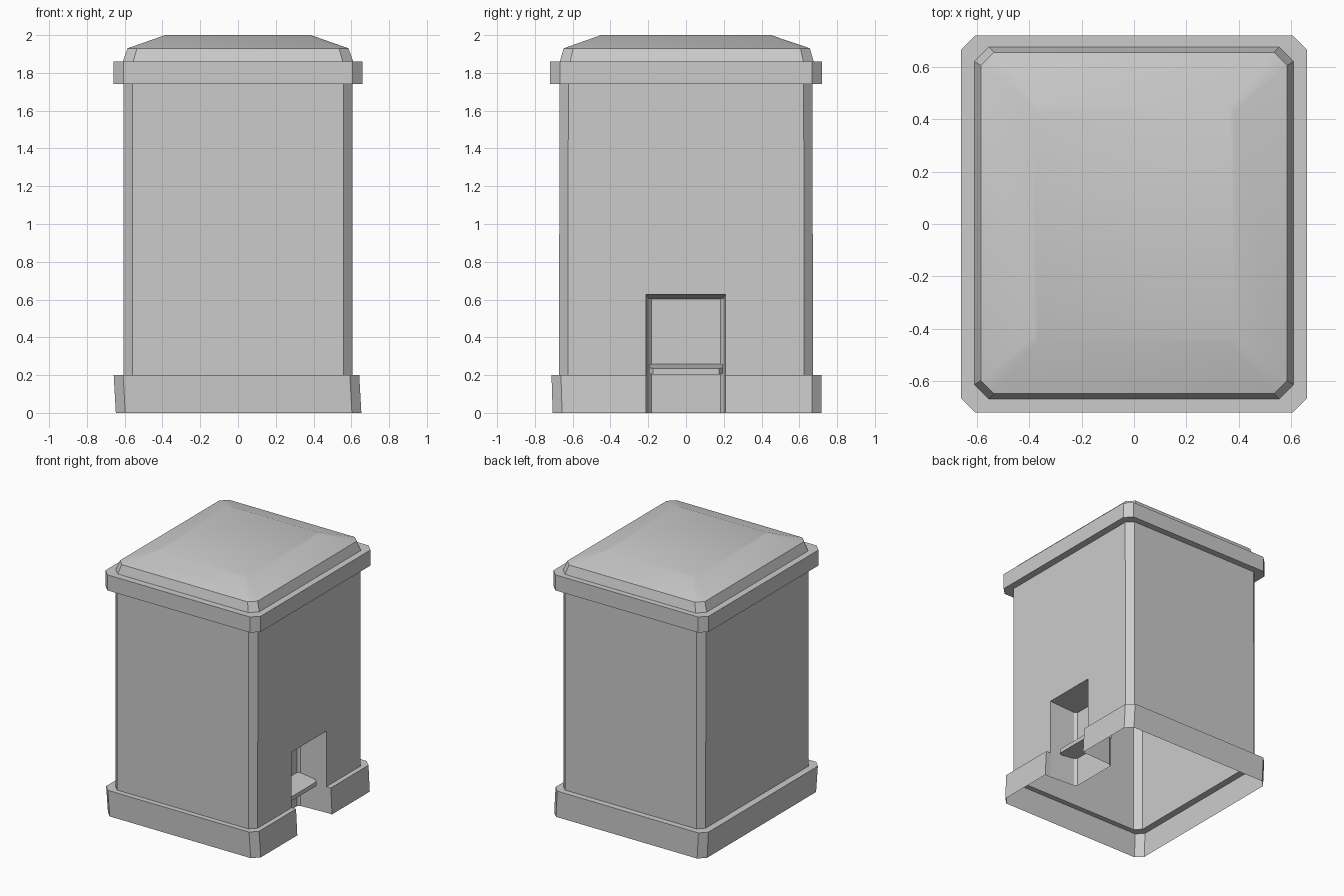
import bpy, bmesh
from mathutils import Vector

if "Cube" in bpy.data.objects:
    bpy.data.objects.remove(bpy.data.objects["Cube"])


def make_object(name, bm, smooth=False):
    bmesh.ops.remove_doubles(bm, verts=bm.verts, dist=0.0005)
    bmesh.ops.recalc_face_normals(bm, faces=bm.faces)
    mesh = bpy.data.meshes.new(name)
    bm.to_mesh(mesh)
    bm.free()
    obj = bpy.data.objects.new(name, mesh)
    bpy.context.collection.objects.link(obj)
    if smooth:
        bpy.context.view_layer.objects.active = obj
        obj.select_set(True)
        bpy.ops.object.shade_smooth_by_angle(angle=0.5)
        obj.select_set(False)
    return obj


def ring(bm, hx, hy, z, c, cx=0.0, cy=0.0):
    """Rectangle with chamfered corners."""
    pts = [(hx, hy - c), (hx - c, hy), (c - hx, hy), (-hx, hy - c),
           (-hx, c - hy), (c - hx, -hy), (hx - c, -hy), (hx, c - hy)]
    return [bm.verts.new((x + cx, y + cy, z)) for x, y in pts]


def loft(bm, sections, cap=False):
    rings = [ring(bm, *s) for s in sections]
    for a, b in zip(rings, rings[1:]):
        for i in range(8):
            j = (i + 1) % 8
            bm.faces.new((a[i], a[j], b[j], b[i]))
    if cap:
        bm.faces.new(rings[-1])


def cut_doorway(bm, y0, y1, top):
    for co, no in (((0, y0, 0), (0, 1, 0)), ((0, y1, 0), (0, 1, 0)), ((0, 0, top), (0, 0, 1))):
        bmesh.ops.bisect_plane(bm, geom=bm.verts[:] + bm.edges[:] + bm.faces[:],
                               plane_co=co, plane_no=no)
    doomed = []
    for f in bm.faces:
        c = f.calc_center_median()
        if c.x > 0.55 and y0 < c.y < y1 and c.z < top:
            doomed.append(f)
    bmesh.ops.delete(bm, geom=doomed, context='FACES')


Y0, Y1, TOP = -0.212, 0.21, 0.627

# open-bottomed plinth with its ledge
bm = bmesh.new()
loft(bm, [(0.65, 0.712, 0, 0.05, 0.003, 0.006), (0.65, 0.715, 0.2, 0.05, -0.008, 0.003),
          (0.605, 0.672, 0.2, 0.047)])
cut_doorway(bm, Y0, Y1, TOP)
make_object("plinth", bm)

# hollow body walls
bm = bmesh.new()
loft(bm, [(0.605, 0.672, 0.2, 0.047), (0.605, 0.67, 1.74, 0.047)])
cut_doorway(bm, Y0, Y1, TOP)
make_object("body", bm)

# lid rim, sloped collar and shallow domed roof
bm = bmesh.new()
loft(bm, [(0.605, 0.67, 1.74, 0.047), (0.66, 0.72, 1.74, 0.053),
          (0.66, 0.72, 1.86, 0.053), (0.61, 0.672, 1.86, 0.055, 0, 0.004),
          (0.585, 0.652, 1.93, 0.05, 0, 0.004), (0.385, 0.45, 2.0, 0.02)], cap=True)
make_object("lid", bm, smooth=True)

# recess lining behind the doorway, narrowing inward
bm = bmesh.new()
plan = [(0.605, Y0), (0.395, -0.198), (0.375, -0.182), (0.375, 0.182), (0.395, 0.198), (0.605, Y1)]
low = [bm.verts.new((x, y, 0)) for x, y in plan]
high = [bm.verts.new((x, y, TOP - (0.605 - x) * 0.1)) for x, y in plan]
for i in range(5):
    bm.faces.new((low[i], low[i + 1], high[i + 1], high[i]))
bm.faces.new(high)
for y in (Y0, Y1):
    bm.faces.new([bm.verts.new(p) for p in
                  ((0.605, y, 0), (0.653, y, 0), (0.642, y, 0.2), (0.605, y, 0.2))])
make_object("doorway_recess", bm)

# sloping shelf with clipped front corners
bm = bmesh.new()
outline = [(0.375, -0.197), (0.515, -0.197), (0.545, -0.175),
           (0.545, 0.175), (0.515, 0.197), (0.375, 0.197)]
face = bm.faces.new([bm.verts.new((x, y, 0.258 - (x - 0.375) * 0.13)) for x, y in outline])
result = bmesh.ops.extrude_face_region(bm, geom=[face], use_keep_orig=True)
moved = [v for v in result["geom"] if isinstance(v, bmesh.types.BMVert)]
bmesh.ops.translate(bm, verts=moved, vec=Vector((0, 0, -0.032)))
make_object("shelf", bm)
